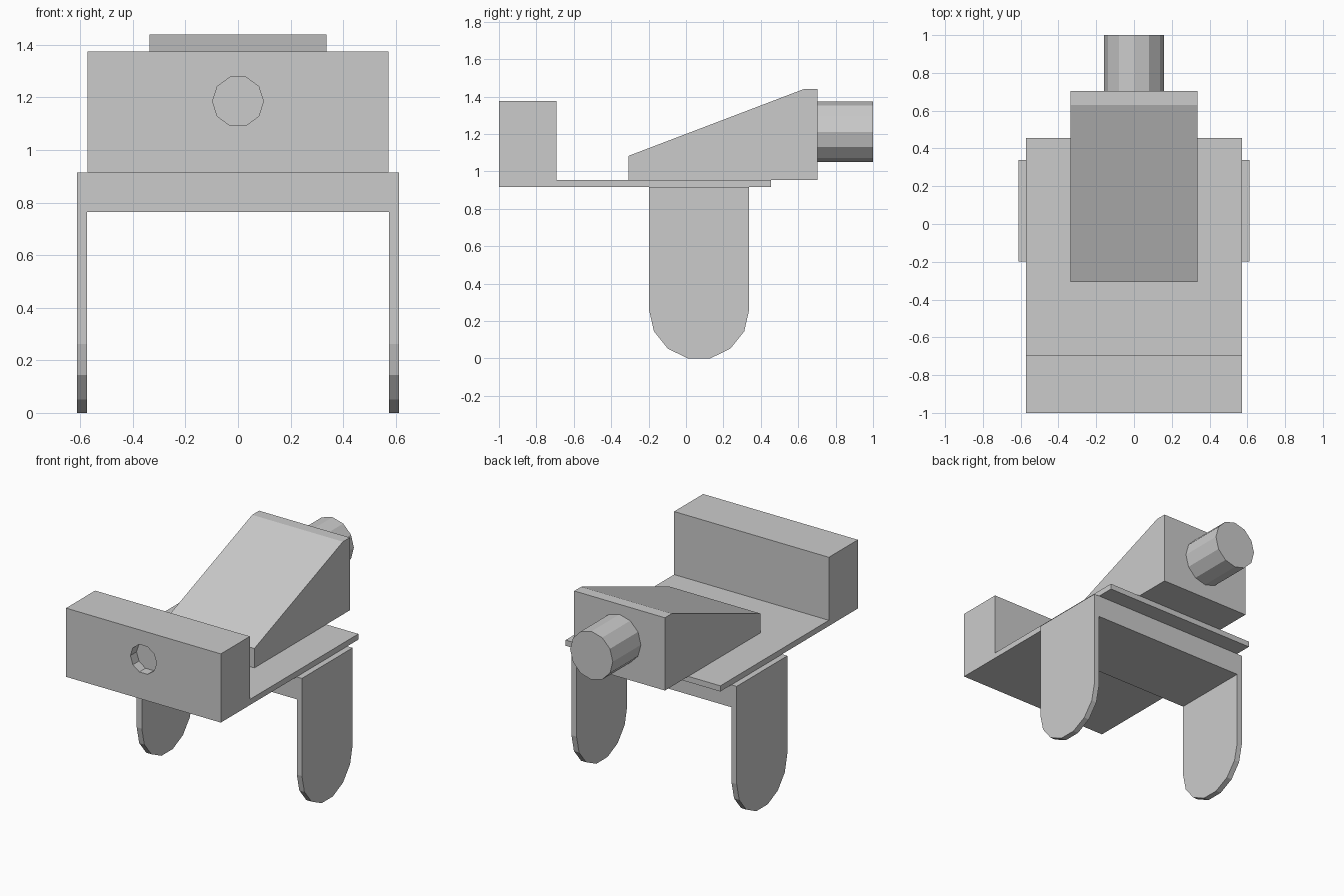
import bpy, bmesh
from math import cos, sin, pi
from mathutils import Vector

if "Cube" in bpy.data.objects:
    bpy.data.objects.remove(bpy.data.objects["Cube"])


def prism(name, points, direction):
    """Extrude a closed 3D outline along a direction into a solid."""
    bm = bmesh.new()
    face = bm.faces.new([bm.verts.new(p) for p in points])
    new = bmesh.ops.extrude_face_region(bm, geom=[face])["geom"]
    bmesh.ops.translate(bm, vec=Vector(direction),
                        verts=[v for v in new if isinstance(v, bmesh.types.BMVert)])
    bmesh.ops.recalc_face_normals(bm, faces=bm.faces)
    mesh = bpy.data.meshes.new(name)
    bm.to_mesh(mesh)
    bm.free()
    obj = bpy.data.objects.new(name, mesh)
    bpy.context.collection.objects.link(obj)
    return obj


def side_profile(name, yz, x0, x1):
    return prism(name, [(x0, y, z) for y, z in yz], (x1 - x0, 0, 0))


def rod(name, sides, rx, rz, z, y0, y1):
    ring = [(rx * cos(2 * pi * i / sides), y0, z + rz * sin(2 * pi * i / sides))
            for i in range(sides)]
    return prism(name, ring, (0, y1 - y0, 0))


# Base plate with raised front block
base = side_profile("base_plate", [(-1, 0.915), (0.455, 0.915), (0.455, 0.953),
                                   (-0.693, 0.953), (-0.693, 1.375), (-1, 1.375)],
                    -0.573, 0.573)

# Shallow ten-sided socket in the front block
cutter = rod("socket_cutter", 10, 0.097, 0.097, 1.185, -1.1, -0.935)
cutter.hide_render = True
cut = base.modifiers.new("socket", "BOOLEAN")
cut.operation = "DIFFERENCE"
cut.solver = "EXACT"
cut.object = cutter
bpy.context.view_layer.objects.active = base
bpy.ops.object.modifier_apply(modifier="socket")
bpy.data.objects.remove(cutter)

# Sloped wedge and rear peg
side_profile("wedge", [(-0.307, 0.953), (0.703, 0.953), (0.703, 1.44),
                       (0.63, 1.44), (-0.307, 1.083)], -0.336, 0.336)
rod("rear_peg", 12, 0.158, 0.162, 1.211, 0.703, 1.0)

# Clamp: cross beam and two round-ended legs
y_mid, radius, z_mid = 0.07, 0.268, 0.2613
side_profile("cross_beam", [(y_mid - radius, 0.765), (y_mid + radius, 0.765),
                            (y_mid + radius, 0.915), (y_mid - radius, 0.915)],
             -0.574, 0.574)
leg = [(y_mid + radius, 0.915), (y_mid - radius, 0.915)]
leg += [(y_mid + radius * cos(pi + pi * i / 7), z_mid + radius * sin(pi + pi * i / 7))
        for i in range(8)]
for side, label in ((-1, "left"), (1, "right")):
    side_profile(label + "_leg", leg, side * 0.574, side * 0.612)
